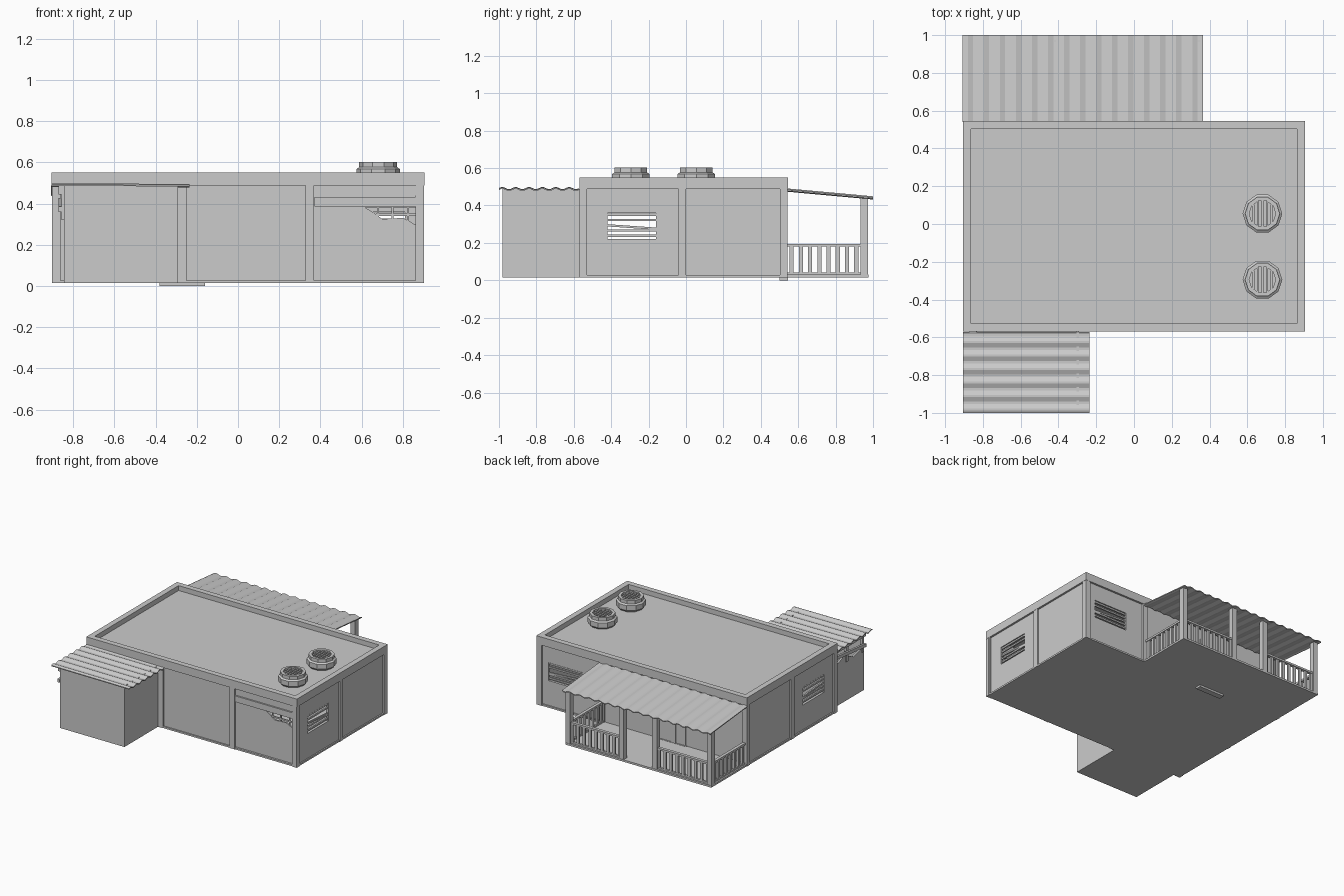
import bpy, bmesh, math
from mathutils import Vector

if "Cube" in bpy.data.objects:
    bpy.data.objects.remove(bpy.data.objects["Cube"])


def prism(name, pts, axis, a, b, shift=(0, 0, 0)):
    """Extrude a 2D outline along an axis from a to b; shift moves the far end."""
    def place(p, t):
        q = list(p)
        q.insert('xyz'.index(axis), t)
        return Vector(q)
    bm = bmesh.new()
    near = [bm.verts.new(place(p, a)) for p in pts]
    far = [bm.verts.new(place(p, b) + Vector(shift)) for p in pts]
    n = len(pts)
    for i in range(n):
        bm.faces.new((near[i], near[(i + 1) % n], far[(i + 1) % n], far[i]))
    bm.faces.new(near[::-1])
    bm.faces.new(far)
    bmesh.ops.recalc_face_normals(bm, faces=bm.faces)
    me = bpy.data.meshes.new(name)
    bm.to_mesh(me)
    bm.free()
    ob = bpy.data.objects.new(name, me)
    bpy.context.collection.objects.link(ob)
    return ob


def box(name, x0, x1, y0, y1, z0, z1):
    return prism(name, [(x0, y0), (x1, y0), (x1, y1), (x0, y1)], 'z', z0, z1)


def slab(name, axis, u0, u1, d0, d1, z0, z1):
    """Box on a wall: u runs along the wall, d is the depth across it."""
    if axis == 'x':
        return box(name, u0, u1, d0, d1, z0, z1)
    return box(name, d0, d1, u0, u1, z0, z1)


def window_wall(name, axis, u0, u1, d0, d1, w0, w1, z0=0.22, z1=0.36):
    """Wall with a slatted window, one slat broken loose."""
    slab(name + "_wall_a", axis, u0, w0, d0, d1, 0.015, 0.50)
    slab(name + "_wall_b", axis, w1, u1, d0, d1, 0.015, 0.50)
    slab(name + "_wall_sill", axis, w0, w1, d0, d1, 0.015, z0)
    slab(name + "_wall_head", axis, w0, w1, d0, d1, z1, 0.50)
    m = (d0 + d1) / 2
    for i in range(5):
        z = z0 + 0.012 + i * 0.028
        tilt = -0.018 if i == 2 else 0
        pts = [(w0, z), (w1, z + tilt), (w1, z + tilt + 0.012), (w0, z + 0.012)]
        prism(name + "_slat", pts, 'y' if axis == 'x' else 'x', m - 0.006, m + 0.006)


def corrugated(name, axis, u0, u1, z, waves, a, b, drop):
    """Wavy sheet roof with ridges along the axis."""
    n = waves * 6
    us = [u0 + (u1 - u0) * i / n for i in range(n + 1)]
    top = [(u, z + 0.006 * math.sin(2 * math.pi * i / 6)) for i, u in enumerate(us)]
    pts = top + [(u, h - 0.007) for u, h in reversed(top)]
    prism(name, pts, axis, a, b, (0, 0, -drop))


X, Y0, Y1 = 0.905, -0.57, 0.545

# Floors and door step
box("main_floor", -0.90, 0.90, -0.565, 0.54, 0.015, 0.028)
box("porch_floor", -0.90, 0.355, 0.54, 0.975, 0.015, 0.03)
box("annex_floor", -0.845, -0.29, -0.98, -0.565, 0.015, 0.028)
box("door_step", -0.38, -0.16, 0.50, 0.545, 0.0, 0.032)

# Main walls
window_wall("right", 'y', -0.555, 0.53, 0.87, 0.89, -0.42, -0.16)
window_wall("left", 'y', -0.555, 0.53, -0.89, -0.87, -0.42, -0.16)
window_wall("back", 'x', -0.89, 0.89, 0.51, 0.53, 0.52, 0.81)
box("front_wall", -0.89, 0.37, -0.555, -0.535, 0.015, 0.50)
box("back_door", -0.37, -0.17, 0.528, 0.536, 0.032, 0.40)

# Broken garage door with lintels
prism("garage_door", [(0.37, 0.02), (0.88, 0.02), (0.88, 0.285), (0.84, 0.31), (0.80, 0.33),
      (0.75, 0.328), (0.70, 0.325), (0.66, 0.355), (0.61, 0.385), (0.37, 0.385)],
      'y', -0.55, -0.538)
box("garage_header", 0.37, 0.88, -0.555, -0.535, 0.38, 0.50)
box("garage_shutter_box", 0.37, 0.865, -0.567, -0.55, 0.385, 0.432)
box("garage_lintel", 0.37, 0.865, -0.562, -0.55, 0.44, 0.486)
for x in (0.68, 0.75, 0.825):
    box("garage_bar", x - 0.005, x + 0.005, -0.548, -0.54, 0.30, 0.385)
box("garage_cross_bar", 0.67, 0.865, -0.548, -0.54, 0.34, 0.352)

# Pilasters and base trim
for x in (-0.8825, -0.27, 0.3475, 0.8825):
    box("front_pilaster", x - 0.021, x + 0.021, -0.568, -0.54, 0.015, 0.49)
    box("back_pilaster", x - 0.021, x + 0.021, 0.515, 0.543, 0.015, 0.49)
for s in (-1, 1):
    a, b = sorted((s * 0.875, s * 0.903))
    for y in (-0.549, -0.02, 0.523):
        box("side_pilaster", a, b, y - 0.02, y + 0.02, 0.015, 0.49)
    a, b = sorted((s * 0.88, s * 0.897))
    box("side_base_trim", a, b, Y0 + 0.01, Y1 - 0.01, 0.015, 0.027)
box("front_base_trim", -0.89, 0.89, -0.563, -0.545, 0.015, 0.027)
box("back_base_trim", -0.89, 0.89, 0.52, 0.538, 0.015, 0.027)

# Roof deck and parapet
box("roof_deck", -0.88, 0.88, -0.55, 0.52, 0.49, 0.512)
t = 0.043
box("parapet_front", -X, X, Y0, Y0 + t, 0.487, 0.55)
box("parapet_back", -X, X, Y1 - t, Y1, 0.487, 0.55)
box("parapet_left", -X, -X + t, Y0 + t, Y1 - t, 0.487, 0.55)
box("parapet_right", X - t, X, Y0 + t, Y1 - t, 0.487, 0.55)


# Roof vents: stepped drum with an open grille
def vent(cx, cy, sides=10):
    prof = [(0.085, 0.51), (0.105, 0.53), (0.105, 0.568), (0.092, 0.577), (0.092, 0.603),
            (0.07, 0.603), (0.07, 0.575), (0.0, 0.575)]
    bm = bmesh.new()
    vs = [bm.verts.new((r, 0, z)) for r, z in prof]
    es = [bm.edges.new(p) for p in zip(vs, vs[1:])]
    bmesh.ops.spin(bm, geom=vs + es, cent=(0, 0, 0), axis=(0, 0, 1),
                   angle=2 * math.pi, steps=sides)
    bmesh.ops.remove_doubles(bm, verts=bm.verts, dist=1e-4)
    bmesh.ops.recalc_face_normals(bm, faces=bm.faces)
    me = bpy.data.meshes.new("roof_vent")
    bm.to_mesh(me)
    bm.free()
    ob = bpy.data.objects.new("roof_vent", me)
    ob.location = (cx, cy, 0)
    bpy.context.collection.objects.link(ob)
    for i in range(-2, 3):
        x = i * 0.024
        h = math.sqrt(0.07 ** 2 - x * x) - 0.002
        box("vent_slat", cx + x - 0.006, cx + x + 0.006, cy - h, cy + h, 0.586, 0.597)


vent(0.68, 0.055)
vent(0.68, -0.295)

# Front annex with broken boards on its left side
box("annex_front_wall", -0.845, -0.29, -0.98, -0.965, 0.015, 0.488)
box("annex_right_wall", -0.305, -0.29, -0.965, -0.56, 0.015, 0.488)
prism("annex_left_wall", [(-0.965, 0.02), (-0.56, 0.02), (-0.56, 0.37), (-0.66, 0.34),
      (-0.74, 0.375), (-0.85, 0.32), (-0.965, 0.35)], 'x', -0.845, -0.832)
box("annex_left_lintel", -0.87, -0.835, -0.965, -0.57, 0.445, 0.486)
prism("annex_broken_board", [(-0.97, 0.36), (-0.57, 0.40), (-0.57, 0.425), (-0.97, 0.385)],
      'x', -0.872, -0.855)
for y in (-0.955, -0.76, -0.60):
    box("annex_left_stud", -0.856, -0.835, y - 0.01, y + 0.01, 0.32, 0.46)
corrugated("annex_roof", 'x', -1.0, -0.571, 0.493, 6, -0.905, -0.235, 0.003)

# Back porch roof and posts
corrugated("porch_roof", 'y', -0.908, 0.365, 0.486, 15, 0.54, 1.0, 0.042)
posts = (-0.88, -0.41, -0.125, 0.335)
for x in posts:
    box("porch_post", x - 0.02, x + 0.02, 0.932, 0.972, 0.02, 0.442)


# Railings
def railing(axis, u0, u1, d):
    slab("rail_top", axis, u0, u1, d - 0.012, d + 0.012, 0.18, 0.195)
    slab("rail_bottom", axis, u0, u1, d - 0.008, d + 0.008, 0.03, 0.042)
    n = round((u1 - u0) / 0.05)
    for i in range(n):
        u = u0 + (i + 0.5) * (u1 - u0) / n
        slab("baluster", axis, u - 0.011, u + 0.011, d - 0.007, d + 0.007, 0.04, 0.182)


railing('x', posts[0], posts[1], 0.952)
railing('x', posts[2], posts[3], 0.952)
railing('y', 0.54, 0.935, posts[0])
railing('y', 0.54, 0.935, posts[3])
